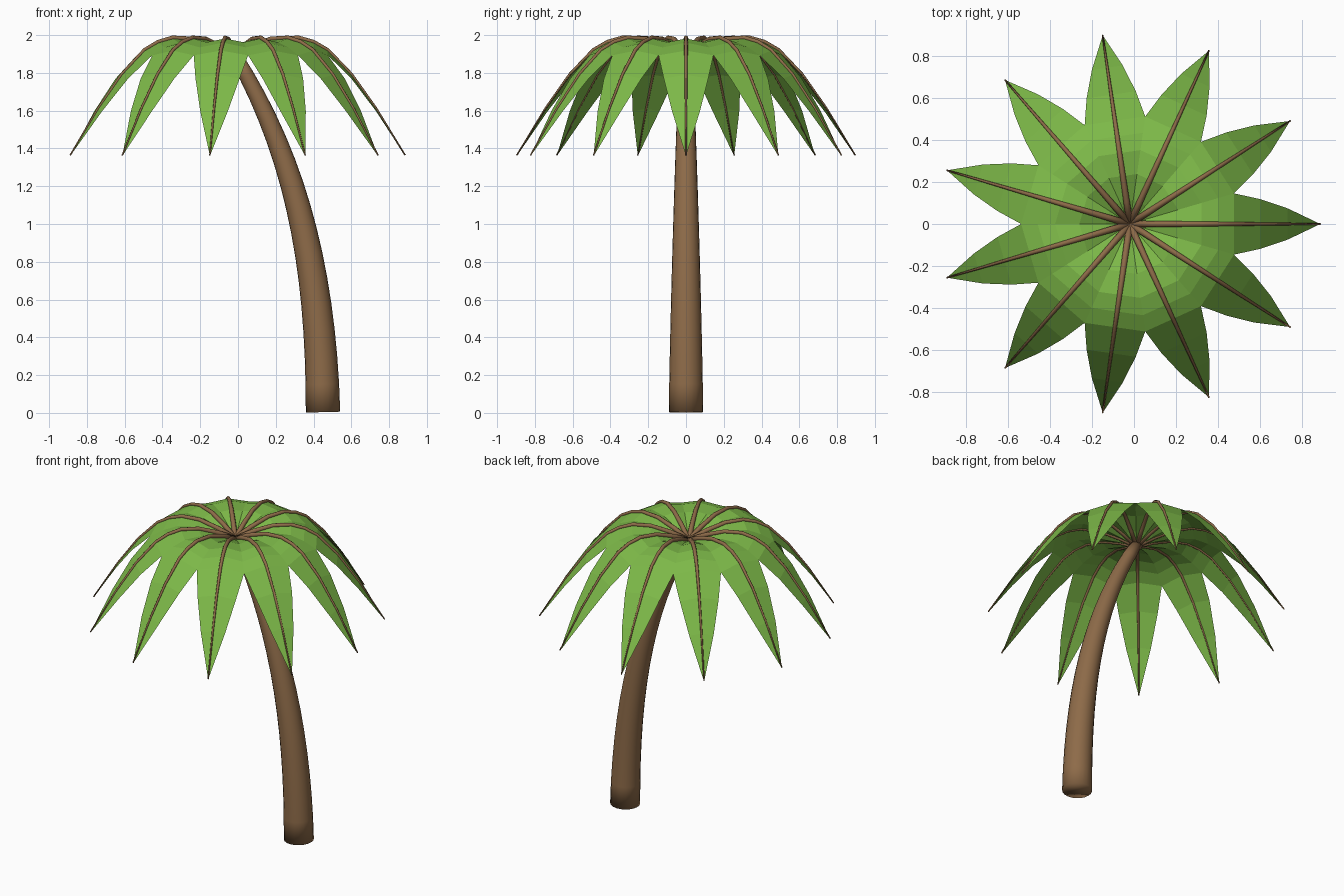
import bpy, bmesh, math
from mathutils import Vector, geometry

old = bpy.data.objects.get("Cube")
if old:
    bpy.data.objects.remove(old, do_unlink=True)

FRONDS = 11
CROWN_X = -0.02


def material(name, rgb):
    mat = bpy.data.materials.new(name)
    mat.use_nodes = True
    colour = (*rgb, 1.0)
    mat.diffuse_color = colour
    mat.node_tree.nodes["Principled BSDF"].inputs["Base Color"].default_value = colour
    return mat


bark = material("bark brown", (0.27, 0.147, 0.066))
green = material("leaf green", (0.205, 0.485, 0.065))


def finish(bm, name, mat, smooth=False):
    bmesh.ops.recalc_face_normals(bm, faces=bm.faces)
    for face in bm.faces:
        face.smooth = smooth
    mesh = bpy.data.meshes.new(name)
    bm.to_mesh(mesh)
    bm.free()
    mesh.materials.append(mat)
    obj = bpy.data.objects.new(name, mesh)
    bpy.context.collection.objects.link(obj)
    return obj


def tube(name, path, radii, sides):
    """Closed, smooth, tapering tube along a path lying in the XZ plane."""
    bm = bmesh.new()
    rings = []
    for i, (p, r) in enumerate(zip(path, radii)):
        t = (path[min(i + 1, len(path) - 1)] - path[max(i - 1, 0)]).normalized()
        side, across = Vector((0, 1, 0)), Vector((t.z, 0, -t.x))
        angles = [math.tau * k / sides for k in range(sides)]
        rings.append([bm.verts.new(p + r * (math.cos(a) * across + math.sin(a) * side))
                      for a in angles])
    for a, b in zip(rings, rings[1:]):
        for k in range(sides):
            n = (k + 1) % sides
            bm.faces.new((a[k], a[n], b[n], b[k]))
    bm.faces.new(rings[0])
    bm.faces.new(rings[-1])
    return finish(bm, name, bark, smooth=True)


# Leaning trunk
steps = 16
curve = geometry.interpolate_bezier(
    Vector((0.45, 0, 0.004)), Vector((0.44, 0, 0.75)),
    Vector((0.31, 0, 1.35)), Vector((CROWN_X, 0, 1.9)), steps)
tube("trunk", curve, [0.091 - 0.055 * (i / (steps - 1)) ** 1.2 for i in range(steps)], 20)

# Frond sections: distance out, height, half width, droop of the edge
spread = math.tan(math.pi / FRONDS)
sections = [
    (0.0, 1.885, 0.0, 0.0),
    (0.11, 1.935, 0.11 * spread, 0.01),
    (0.23, 1.975, 0.23 * spread, 0.015),
    (0.34, 1.982, 0.34 * spread, 0.02),
    (0.42, 1.96, 0.42 * spread, 0.025),
    (0.495, 1.918, 0.495 * spread, 0.025),
    (0.62, 1.79, 0.118, 0.02),
    (0.75, 1.61, 0.074, 0.012),
    (0.905, 1.36, 0.0, 0.0),
]


def leaf(name):
    bm = bmesh.new()
    rows = []
    for x, z, w, droop in sections:
        mid = bm.verts.new((x, 0, z))
        rows.append([mid] if w == 0 else
                    [bm.verts.new((x, -w, z - droop)), mid, bm.verts.new((x, w, z - droop))])
    for a, b in zip(rows, rows[1:]):
        if len(a) == 1:
            bm.faces.new((a[0], b[0], b[1]))
            bm.faces.new((a[0], b[1], b[2]))
        elif len(b) == 1:
            bm.faces.new((a[0], b[0], a[1]))
            bm.faces.new((a[1], b[0], a[2]))
        else:
            for k in (0, 1):
                bm.faces.new((a[k], b[k], b[k + 1], a[k + 1]))
    return finish(bm, name, green)


# Crown of leaves, each with a woody rib resting on its ridge
rib_path = [Vector((x, 0, z + 0.004)) for x, z, _, _ in sections]
rib_radii = [0.0165 - 0.0125 * x / sections[-1][0] for x, _, _, _ in sections]
for i in range(FRONDS):
    for obj in (leaf(f"leaf_{i + 1}"),
                tube(f"leaf_rib_{i + 1}", rib_path, rib_radii, 8)):
        obj.location.x = CROWN_X
        obj.rotation_euler.z = math.tau * i / FRONDS
